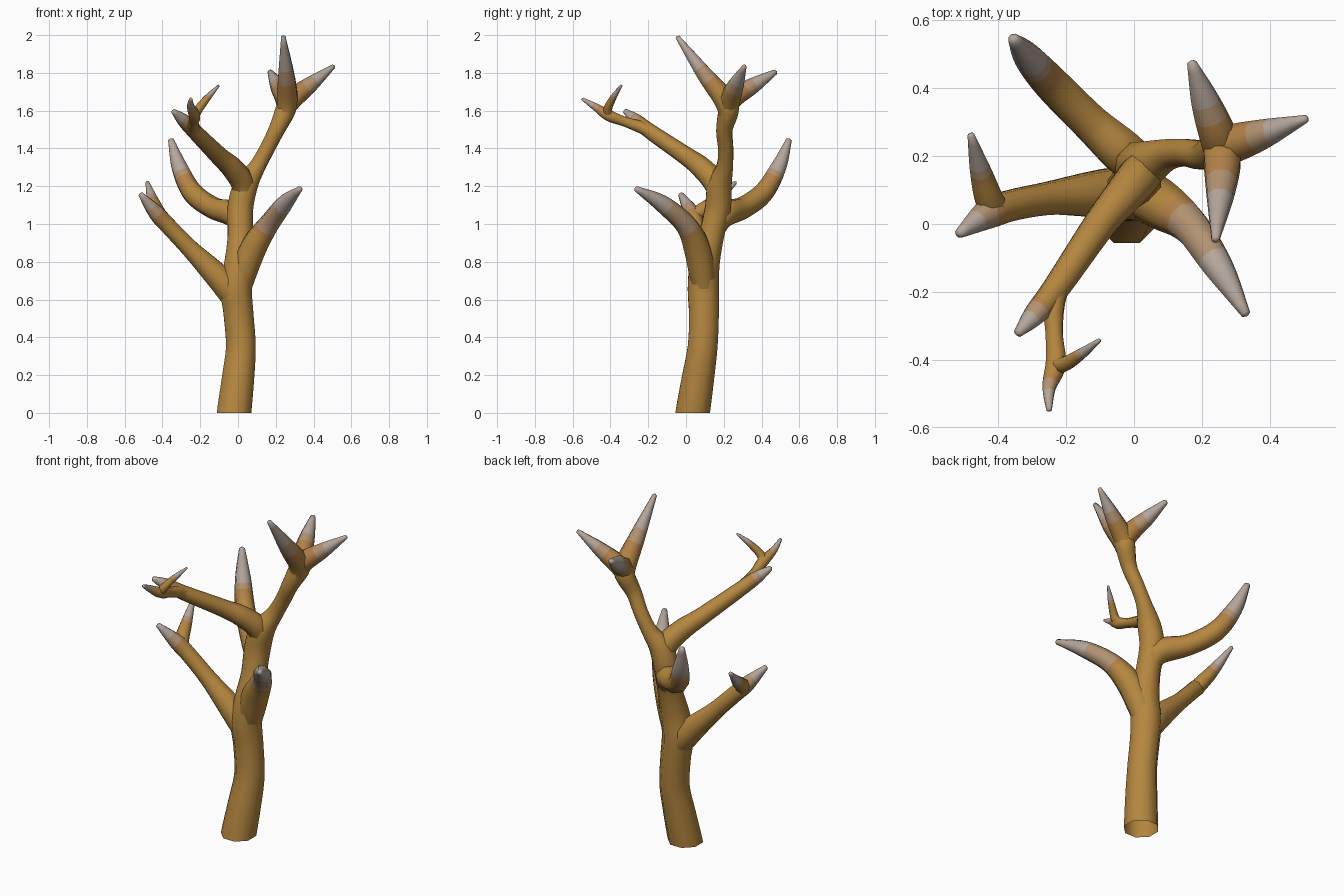
import bpy, bmesh, math
from mathutils import Vector

if "Cube" in bpy.data.objects:
    bpy.data.objects.remove(bpy.data.objects["Cube"])

SIDES = 8


def material(name, rgb):
    m = bpy.data.materials.new(name)
    m.diffuse_color = (*rgb, 1)
    m.use_nodes = True
    m.node_tree.nodes["Principled BSDF"].inputs["Base Color"].default_value = m.diffuse_color
    return m


MATS = [material("ochre_bark", (0.46, 0.24, 0.05)),
        material("amber_band", (0.45, 0.22, 0.065)),
        material("dusty_tan_band", (0.45, 0.29, 0.17)),
        material("pale_grey_tip", (0.46, 0.38, 0.33))]


def smooth_path(pts, steps=5):
    """Catmull-Rom through (x, y, z, radius) points."""
    p = [Vector(q) for q in pts]
    p = [2 * p[0] - p[1]] + p + [2 * p[-1] - p[-2]]
    out = []
    for i in range(1, len(p) - 2):
        a, b, c, d = p[i - 1:i + 3]
        for k in range(steps):
            t = k / steps
            out.append(0.5 * (2 * b + (c - a) * t + (2 * a - 5 * b + 4 * c - d) * t * t
                              + (3 * b - a - 3 * c + d) * t ** 3))
    return out + [p[-2]]


def branch(name, pts, grey=0.0, tan_len=0.0, amber=0.0, flat_start=False):
    """Tapered eight-sided tube; colour bands are lengths measured back from the tip."""
    path = smooth_path(pts)
    pos = [q.to_3d() for q in path]
    left = [0.0] * len(pos)               # distance still to go to the tip
    for i in range(len(pos) - 2, -1, -1):
        left[i] = left[i + 1] + (pos[i + 1] - pos[i]).length
    bm = bmesh.new()
    rings, side, last = [], None, None
    for i, q in enumerate(path):
        tan = (pos[min(i + 1, len(pos) - 1)] - pos[max(i - 1, 0)]).normalized()
        if flat_start and i == 0:
            tan = Vector((0, 0, 1))
        if side is None:
            ref = Vector((1, 0, 0)) if abs(tan.x) < 0.8 else Vector((0, 1, 0))
            side = (ref - tan * ref.dot(tan)).normalized()
        else:
            side = last.rotation_difference(tan) @ side
        last = tan
        up = tan.cross(side)
        r = max(q[3], 0.004) * 1.05
        ring = []
        for k in range(SIDES):
            a = 2 * math.pi * (k + 0.5) / SIDES
            ring.append(bm.verts.new(pos[i] + r * (side * math.cos(a) + up * math.sin(a))))
        rings.append(ring)
    for i in range(len(rings) - 1):
        mid = (left[i] + left[i + 1]) / 2
        for k in range(SIDES):
            n = (k + 1) % SIDES
            f = bm.faces.new((rings[i][k], rings[i][n], rings[i + 1][n], rings[i + 1][k]))
            f.material_index = (3 if mid < grey else 2 if mid < tan_len
                                else 1 if mid < amber else 0)
    # small blunt point closing the end
    apex = bm.verts.new(pos[-1] + last * path[-1][3] * 0.6)
    for k in range(SIDES):
        f = bm.faces.new((rings[-1][k], rings[-1][(k + 1) % SIDES], apex))
        f.material_index = 3 if grey else 0
    me = bpy.data.meshes.new(name)
    bm.to_mesh(me)
    bm.free()
    for m in MATS:
        me.materials.append(m)
    ob = bpy.data.objects.new(name, me)
    bpy.context.collection.objects.link(ob)
    bpy.ops.object.select_all(action='DESELECT')
    ob.select_set(True)
    bpy.context.view_layer.objects.active = ob
    bpy.ops.object.shade_smooth_by_angle(angle=math.radians(60))


# main stem, open at the bottom, leaning right into the top fork
branch("trunk", [(-.021, .035, 0, .094), (0, .063, .18, .088), (.015, .088, .35, .081),
                 (.003, .095, .52, .081), (-.01, .092, .66, .085), (.005, .1, .79, .08),
                 (.012, .135, .94, .068), (.012, .168, 1.08, .07), (.04, .178, 1.2, .066),
                 (.1, .205, 1.3, .045), (.155, .21, 1.4, .041), (.205, .203, 1.5, .044),
                 (.25, .225, 1.6, .055), (.265, .228, 1.655, .05)], flat_start=True)

# low left branch and its back tine
branch("low_left_branch", [(.01, .095, .52, .045), (-.04, .093, .64, .072),
                           (-.115, .087, .73, .068), (-.25, .075, .865, .049),
                           (-.36, .055, .98, .045), (-.43, .03, 1.055, .043),
                           (-.515, -.028, 1.157, .014)], .09, .15, .18)
branch("low_left_tine", [(-.38, .03, 1.0, .03), (-.42, .06, 1.05, .04),
                         (-.45, .15, 1.12, .031), (-.48, .262, 1.22, .01)], .13, .16, .19)

# front right branch
branch("front_right_branch", [(.01, .1, .6, .045), (.03, .085, .74, .07),
                              (.085, .055, .88, .07), (.165, -.005, 1.0, .054),
                              (.25, -.13, 1.11, .043), (.329, -.265, 1.187, .014)],
       .2, .4, .44)

# back left branch curving upward
branch("back_left_branch", [(.02, .155, .95, .04), (-.02, .2, 1.05, .066),
                            (-.13, .3, 1.085, .056), (-.24, .41, 1.165, .053),
                            (-.31, .49, 1.3, .042), (-.355, .545, 1.445, .016)],
       .18, .24, .3)

# upper front branch with a forked side twig
branch("upper_front_branch", [(.025, .175, 1.08, .04), (.025, .155, 1.21, .06),
                              (-.03, .085, 1.295, .056), (-.1, 0, 1.36, .047),
                              (-.23, -.19, 1.49, .039), (-.29, -.265, 1.55, .033),
                              (-.342, -.322, 1.597, .013)], .07, .1, .12)
branch("side_twig", [(-.2, -.15, 1.46, .026), (-.235, -.22, 1.505, .034),
                     (-.235, -.32, 1.54, .026), (-.23, -.41, 1.575, .03),
                     (-.25, -.48, 1.62, .02), (-.25, -.548, 1.662, .008)], .06, .09, .11)
branch("side_twig_tine", [(-.235, -.38, 1.56, .024), (-.215, -.415, 1.6, .023),
                          (-.16, -.385, 1.67, .017), (-.102, -.342, 1.733, .006)],
       .07, .1, .12)

# three tines of the top fork
TINES = {
    "top_front_tine": ([(.25, .22, 1.56, .04), (.26, .2, 1.66, .056),
                        (.255, .1, 1.79, .043), (.24, -.045, 1.99, .012)], .22, .28, .34),
    "top_right_tine": ([(.23, .215, 1.56, .04), (.275, .232, 1.65, .055),
                        (.38, .265, 1.735, .042), (.507, .31, 1.835, .011)], .14, .2, .26),
    "top_back_tine": ([(.25, .21, 1.58, .04), (.25, .25, 1.665, .053),
                       (.21, .36, 1.735, .041), (.17, .474, 1.805, .014)], .15, .2, .25),
}
for name, (pts, *bands) in TINES.items():
    branch(name, pts, *bands)
